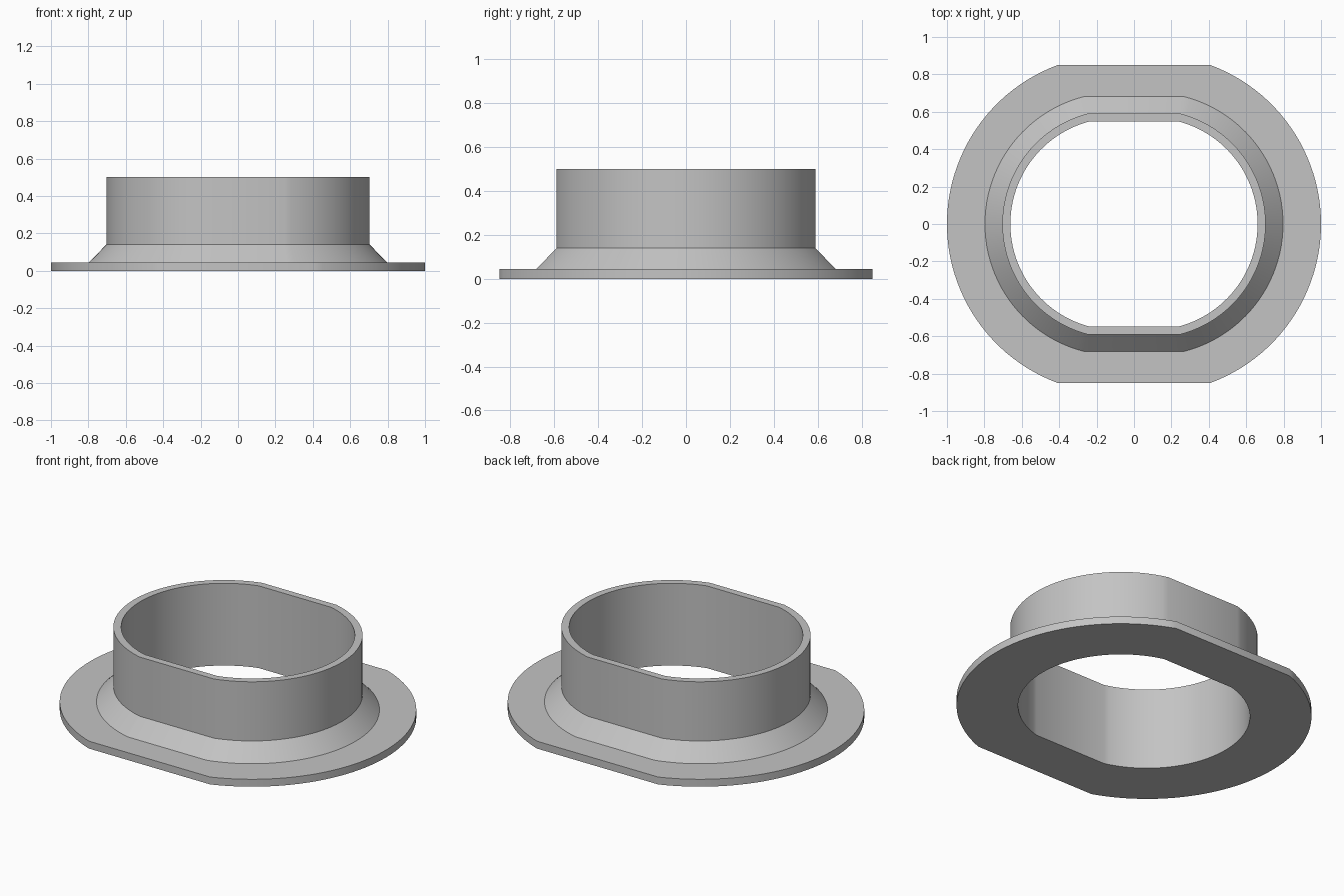
import bpy
import bmesh
from math import asin, cos, sin, radians

cube = bpy.data.objects.get("Cube")
if cube:
    bpy.data.objects.remove(cube, do_unlink=True)

ARC_OFFSET = 0.094   # side arcs are centred this far left and right of the middle
ARC_STEPS = 48


def outline(bm, radius, flat, z):
    """Ring of two side arcs joined by straight front and back edges."""
    limit = asin(flat / radius)
    ring = []
    for side in (1, -1):
        for i in range(ARC_STEPS + 1):
            a = limit * (2 * i / ARC_STEPS - 1)
            ring.append(bm.verts.new((side * (ARC_OFFSET + radius * cos(a)),
                                      side * radius * sin(a), z)))
    return ring


def bridge(bm, lower, upper):
    n = len(lower)
    for i in range(n):
        j = (i + 1) % n
        bm.faces.new((lower[i], lower[j], upper[j], upper[i]))


# Cross-section as (arc radius, flat distance, height), from bore to flange to collar
flange, skirt, collar, bore = (0.906, 0.85), (0.703, 0.682), (0.61, 0.59), (0.567, 0.547)
section = [(*bore, 0), (*flange, 0), (*flange, 0.045), (*skirt, 0.045),
           (*collar, 0.14), (*collar, 0.5), (*bore, 0.5)]

bm = bmesh.new()
rings = [outline(bm, *level) for level in section]
for k, ring in enumerate(rings):
    bridge(bm, ring, rings[(k + 1) % len(rings)])
bmesh.ops.recalc_face_normals(bm, faces=bm.faces)

mesh = bpy.data.meshes.new("flanged_collar")
bm.to_mesh(mesh)
bm.free()

# Smooth sides with crisp rims
for poly in mesh.polygons:
    poly.use_smooth = True
mesh.set_sharp_from_angle(angle=radians(30))

# Plain grey finish
grey = bpy.data.materials.new("light_grey")
grey.use_nodes = True
color = (0.55, 0.55, 0.55, 1)
grey.diffuse_color = color
grey.node_tree.nodes["Principled BSDF"].inputs["Base Color"].default_value = color
mesh.materials.append(grey)

part = bpy.data.objects.new("flanged_collar", mesh)
bpy.context.collection.objects.link(part)
